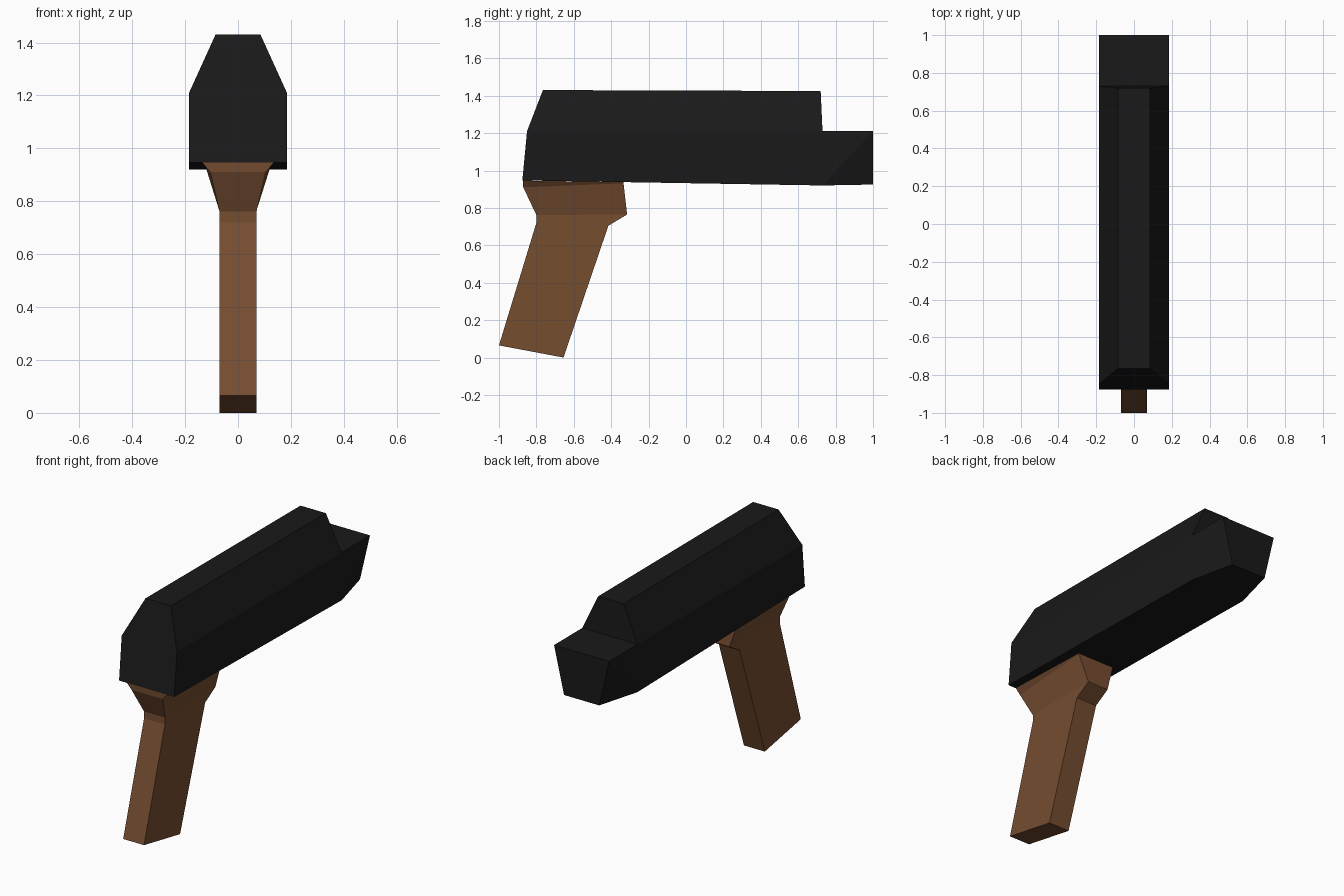
import bpy, bmesh

if "Cube" in bpy.data.objects:
    bpy.data.objects.remove(bpy.data.objects["Cube"])


def material(name, color):
    mat = bpy.data.materials.new(name)
    mat.diffuse_color = color
    mat.use_nodes = True
    mat.node_tree.nodes["Principled BSDF"].inputs["Base Color"].default_value = mat.diffuse_color
    return mat


def ring(stations):
    """Closed loop mirrored in x from (half width, y, z) stations."""
    return [(x, y, z) for x, y, z in stations] + [(-x, y, z) for x, y, z in reversed(stations)]


def finish(bm, name, mat):
    bmesh.ops.recalc_face_normals(bm, faces=bm.faces)
    mesh = bpy.data.meshes.new(name)
    bm.to_mesh(mesh)
    bm.free()
    mesh.materials.append(mat)
    obj = bpy.data.objects.new(name, mesh)
    bpy.context.collection.objects.link(obj)
    return obj


def bridge(bm, a, b):
    n = len(a)
    for i in range(n):
        j = (i + 1) % n
        bm.faces.new((a[i], a[j], b[j], b[i]))


black = material("black_metal", (0.01, 0.01, 0.01, 1))
brown = material("brown_wood", (0.18, 0.075, 0.03, 1))

# Body: six-sided section from the sloped rear to the step at the nose
bm = bmesh.new()
rear, step = [[bm.verts.new(p) for p in ring(s)] for s in (
    [(0.185, -0.875, 0.947), (0.185, -0.85, 1.21), (0.085, -0.765, 1.43)],
    [(0.185, 0.73, 0.92), (0.185, 0.73, 1.21), (0.085, 0.72, 1.425)])]
bridge(bm, rear, step)
bm.faces.new(rear)
bm.faces.new(step[1:5])

# Nose: low block whose lower corners taper inward
br, sr, _, _, sl, bl = step
nose_br, nose_sr, nose_sl, nose_bl = [bm.verts.new(p) for p in ring(
    [(0.118, 1.0, 0.925), (0.185, 1.0, 1.21)])]
bm.faces.new((nose_br, nose_sr, nose_sl, nose_bl))
bm.faces.new((sr, sl, nose_sl, nose_sr))
bm.faces.new((br, bl, nose_bl, nose_br))
for b, s, nb, ns in ((br, sr, nose_br, nose_sr), (bl, sl, nose_bl, nose_sl)):
    bm.faces.new((b, s, ns))
    bm.faces.new((b, ns, nb))
finish(bm, "body", black)

# Grip: flared collar under the body, then a raked straight handle
bm = bmesh.new()
levels = [bm_ring for bm_ring in (
    [(0.135, -0.872, 0.946), (0.125, -0.335, 0.938)],
    [(0.105, -0.87, 0.91), (0.123, -0.334, 0.932)],
    [(0.07, -0.80, 0.762), (0.07, -0.315, 0.765)],
    [(0.07, -0.80, 0.72), (0.07, -0.415, 0.705)],
    [(0.07, -1.0, 0.065), (0.07, -0.655, 0.0)])]
rings = [[bm.verts.new(p) for p in ring(s)] for s in levels]
for upper, lower in zip(rings, rings[1:]):
    bridge(bm, upper, lower)
bm.faces.new(rings[0])
bm.faces.new(rings[-1])
finish(bm, "grip", brown)
